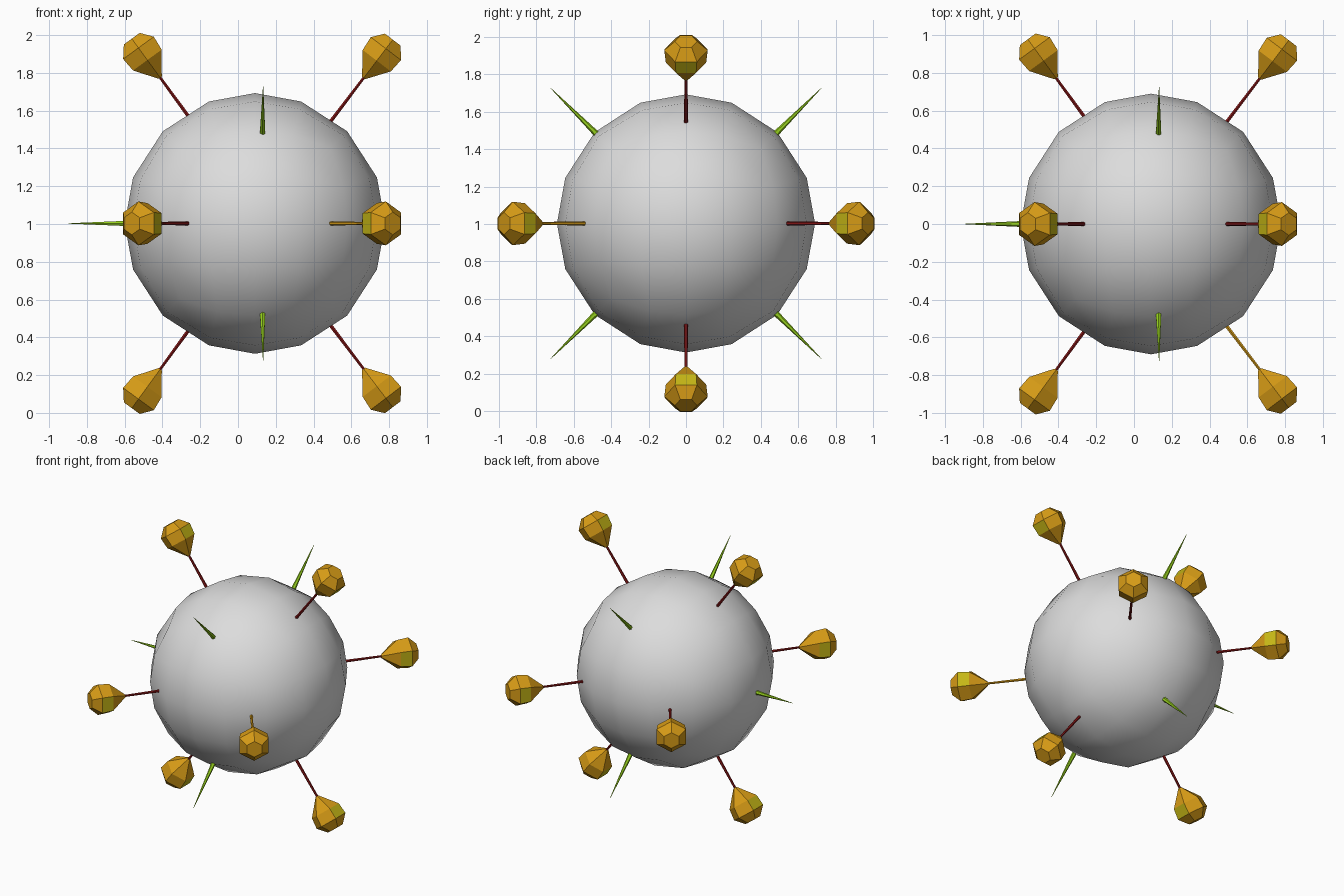
import bpy, bmesh, math
from mathutils import Vector

if "Cube" in bpy.data.objects:
    bpy.data.objects.remove(bpy.data.objects["Cube"])


def material(name, rgb):
    m = bpy.data.materials.new(name)
    m.diffuse_color = (*rgb, 1)
    m.use_nodes = True
    m.node_tree.nodes["Principled BSDF"].inputs["Base Color"].default_value = m.diffuse_color
    return m


GREY = material("light_grey", (0.72, 0.72, 0.72))
ORANGE = material("orange", (0.68, 0.33, 0.008))
OLIVE = material("olive_yellow", (0.56, 0.47, 0.008))
RED = material("dark_red", (0.24, 0.008, 0.008))
LIME = material("lime_green", (0.30, 0.62, 0.012))


def finish(name, bm, mats):
    bmesh.ops.recalc_face_normals(bm, faces=bm.faces)
    me = bpy.data.meshes.new(name)
    bm.to_mesh(me)
    bm.free()
    for m in mats:
        me.materials.append(m)
    ob = bpy.data.objects.new(name, me)
    bpy.context.collection.objects.link(ob)
    return ob


def lathe(name, origin, axis, side, profile, n, mats, accent_band=None):
    """Spin (distance, radius) pairs round an axis; 'side' faces a flat."""
    bm = bmesh.new()
    d = axis.normalized()
    v = (side - d * side.dot(d)).normalized()
    w = d.cross(v)
    rings = []
    for t, r in profile:
        ring = []
        for i in range(n):
            a = 2 * math.pi * (i + 0.5) / n
            ring.append(bm.verts.new(origin + d * t + (v * math.cos(a) + w * math.sin(a)) * r))
        rings.append(ring)
    for b in range(len(rings) - 1):
        for i in range(n):
            j = (i + 1) % n
            f = bm.faces.new((rings[b][i], rings[b][j], rings[b + 1][j], rings[b + 1][i]))
            # accent colour on the two band faces lying in the stalk's plane
            if b == accent_band and i in (n - 1, n // 2 - 1):
                f.material_index = 1
    bm.faces.new(rings[0])
    bm.faces.new(rings[-1])
    return finish(name, bm, mats)


# Body: cube grid mapped to a sphere, smooth shaded
CENTRE, RADIUS = Vector((0.09, 0, 1.003)), 0.69
bm = bmesh.new()
bmesh.ops.create_cube(bm, size=2)
bmesh.ops.subdivide_edges(bm, edges=bm.edges[:], cuts=3, use_grid_fill=True)
for vert in bm.verts:
    x, y, z = vert.co
    q = lambda a, b: math.sqrt(max(0, 1 - a * a / 2 - b * b / 2 + a * a * b * b / 3))
    vert.co = CENTRE + RADIUS * Vector((x * q(y, z), y * q(x, z), z * q(x, y)))
for f in bm.faces:
    f.smooth = True
finish("body", bm, [GREY])

# Eight stalks with faceted bulbs: four directions, left and right
BULB = [(0, 0.012), (0.115, 0.108), (0.195, 0.116), (0.255, 0.06)]
for k, (ry, rz) in enumerate([(0, 1), (1, 0), (0, -1), (-1, 0)]):
    for label, base, tip in (("left", (-0.25, 0.55), (-0.412, 0.772)),
                             ("right", (0.475, 0.52), (0.665, 0.77))):
        p0, p1 = (Vector((x, ry * r, 1.003 + rz * r)) for x, r in (base, tip))
        axis = p1 - p0
        side = Vector((1, 0, 0))
        rod = ORANGE if (label == "right" and ry < 0) else RED
        lathe(f"stalk_{label}_{k}", p0, axis, side,
              [(0, 0.011), (axis.length + 0.02, 0.008)], 6, [rod])
        lathe(f"bulb_{label}_{k}", p1, axis, side, BULB, 6, [ORANGE, OLIVE], 1)

# Green spikes: one to the left, four on the diagonals
spikes = [(Vector((-0.57, 0, 1.003)), Vector((-0.9, 0, 1.003)))]
for sy in (-1, 1):
    for sz in (-1, 1):
        spikes.append((Vector((0.13, sy * 0.47, 1.003 + sz * 0.47)),
                       Vector((0.133, sy * 0.725, 1.003 + sz * 0.725))))
for i, (a, b) in enumerate(spikes):
    side = Vector((0, 0, 1)) if i == 0 else Vector((1, 0, 0))
    lathe(f"spike_{i}", a, b - a, side, [(0, 0.017), ((b - a).length, 0.001)], 6, [LIME])
